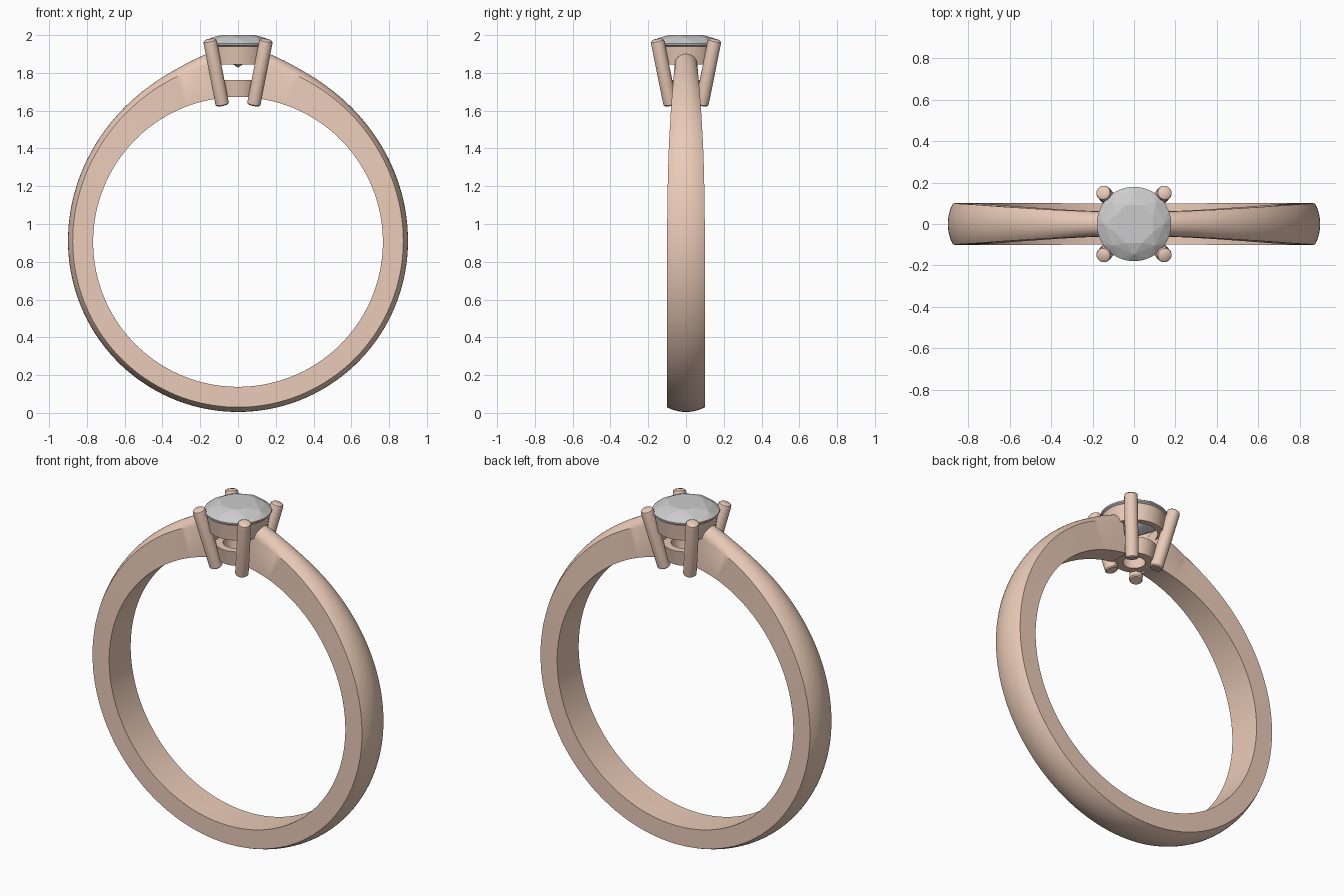
import bpy, bmesh, math
from mathutils import Vector

if "Cube" in bpy.data.objects:
    bpy.data.objects.remove(bpy.data.objects["Cube"])

CZ = 0.905          # height of the band's centre
INNER = 0.767       # finger hole radius

gold = bpy.data.materials.new("rose_gold")
gold.diffuse_color = (0.83, 0.60, 0.48, 1)
gold.use_nodes = True
gold.node_tree.nodes["Principled BSDF"].inputs["Base Color"].default_value = gold.diffuse_color


def finish(name, bm, mat=None, smooth=True):
    bmesh.ops.recalc_face_normals(bm, faces=bm.faces)
    me = bpy.data.meshes.new(name)
    bm.to_mesh(me)
    bm.free()
    ob = bpy.data.objects.new(name, me)
    bpy.context.collection.objects.link(ob)
    if mat:
        me.materials.append(mat)
    if smooth:
        bpy.ops.object.select_all(action='DESELECT')
        ob.select_set(True)
        bpy.context.view_layer.objects.active = ob
        bpy.ops.object.shade_smooth_by_angle(angle=math.radians(32))
    return ob


def interp(table, a):
    """Smooth (Catmull-Rom style) lookup of columns against angle."""
    n = len(table)
    i = max(k for k in range(n - 1) if table[k][0] <= a)
    p, q = table[i], table[i + 1]
    o, r = table[max(i - 1, 0)], table[min(i + 2, n - 1)]
    h = q[0] - p[0]
    t = (a - p[0]) / h
    out = []
    for c in range(1, len(p)):
        m0 = (q[c] - o[c]) / (q[0] - o[0]) * h
        m1 = (r[c] - p[c]) / (r[0] - p[0]) * h
        out.append((2*t**3 - 3*t**2 + 1)*p[c] + (t**3 - 2*t**2 + t)*m0
                   + (3*t**2 - 2*t**3)*q[c] + (t**3 - t**2)*m1)
    return out


# Band: degrees from the top -> crest radius, side edge radius, half width
SHAPE = [(7.5, 1.016, 0.955, 0.059), (21, 0.968, 0.932, 0.066),
         (40, 0.932, 0.905, 0.080), (62, 0.910, 0.884, 0.094),
         (90, 0.900, 0.875, 0.100), (180, 0.900, 0.875, 0.100)]


def band():
    bm = bmesh.new()
    rows, steps, arc = [], 160, 12
    for i in range(steps + 1):
        deg = 7.5 + 345 * i / steps
        crest, edge, w = interp(SHAPE, min(deg, 360 - deg))
        sec = [(-w, INNER)]
        # circular crown over flat sides
        sag = crest - edge
        rad = (w * w + sag * sag) / (2 * sag)
        half = math.atan2(w, rad - sag)
        for k in range(arc + 1):
            b = -half + 2 * half * k / arc
            sec.append((rad * math.sin(b), crest - rad + rad * math.cos(b)))
        sec.append((w, INNER))
        a = math.radians(deg)
        rows.append([bm.verts.new((r * math.sin(a), y, CZ + r * math.cos(a)))
                     for y, r in sec])
    n = len(rows[0])
    for p, q in zip(rows, rows[1:]):
        for k in range(n):
            j = (k + 1) % n
            bm.faces.new((p[k], p[j], q[j], q[k]))
    bm.faces.new(rows[0])
    bm.faces.new(rows[-1])
    return finish("band", bm, gold)


def lathe(name, profile, closed, segs=48):
    """Revolve (radius, z) points about the z axis."""
    bm = bmesh.new()
    vs = [bm.verts.new((r, 0, z)) for r, z in profile]
    pairs = list(zip(vs, vs[1:])) + ([(vs[-1], vs[0])] if closed else [])
    edges = [bm.edges.new(p) for p in pairs]
    bmesh.ops.spin(bm, geom=vs + edges, cent=(0, 0, 0), axis=(0, 0, 1),
                   angle=2 * math.pi, steps=segs)
    bmesh.ops.remove_doubles(bm, verts=bm.verts, dist=1e-5)
    return finish(name, bm, gold)


def prong(name, sx, sy):
    # tapered post with softly domed tip, leaning outward
    a = Vector((sx * 0.083, sy * 0.083, 1.63))
    b = Vector((sx * 0.150, sy * 0.153, 1.978))
    L, R = (b - a).length, 0.036
    ob = lathe(name, [(0, 0), (R - .006, 0), (R, .006), (R, L - .018),
                      (R * .93, L - .008), (R * .7, L - .002), (0, L)], False, 28)
    ob.data.transform((b - a).to_track_quat('Z', 'Y').to_matrix().to_4x4())
    ob.location = a
    return ob


def stone():
    # round brilliant: hull of table, crown, girdle and culet points
    bm = bmesh.new()

    def ring(n, r, z, off=0.0):
        for k in range(n):
            t = 2 * math.pi * (k + off) / n
            bm.verts.new((r * math.cos(t), r * math.sin(t), z))
    ring(8, 0.100, 2.000, 0.5)
    ring(8, 0.146, 1.984)
    ring(32, 0.180, 1.956)
    ring(32, 0.180, 1.947)
    ring(8, 0.060, 1.868, 0.5)
    bm.verts.new((0, 0, 1.828))
    bmesh.ops.convex_hull(bm, input=bm.verts)
    bmesh.ops.dissolve_limit(bm, angle_limit=math.radians(1),
                             verts=bm.verts, edges=bm.edges)
    return finish("stone", bm, smooth=False)


band()
lathe("upper_gallery_ring", [(0.125, 1.845), (0.158, 1.845), (0.172, 1.94),
                             (0.155, 1.94)], True)
lathe("lower_gallery_ring", [(0.060, 1.672), (0.105, 1.672), (0.122, 1.762),
                             (0.080, 1.762)], True)
for sx, sxn in ((-1, "left"), (1, "right")):
    for sy, syn in ((-1, "front"), (1, "back")):
        prong(f"{syn}_{sxn}_prong", sx, sy)
stone()
